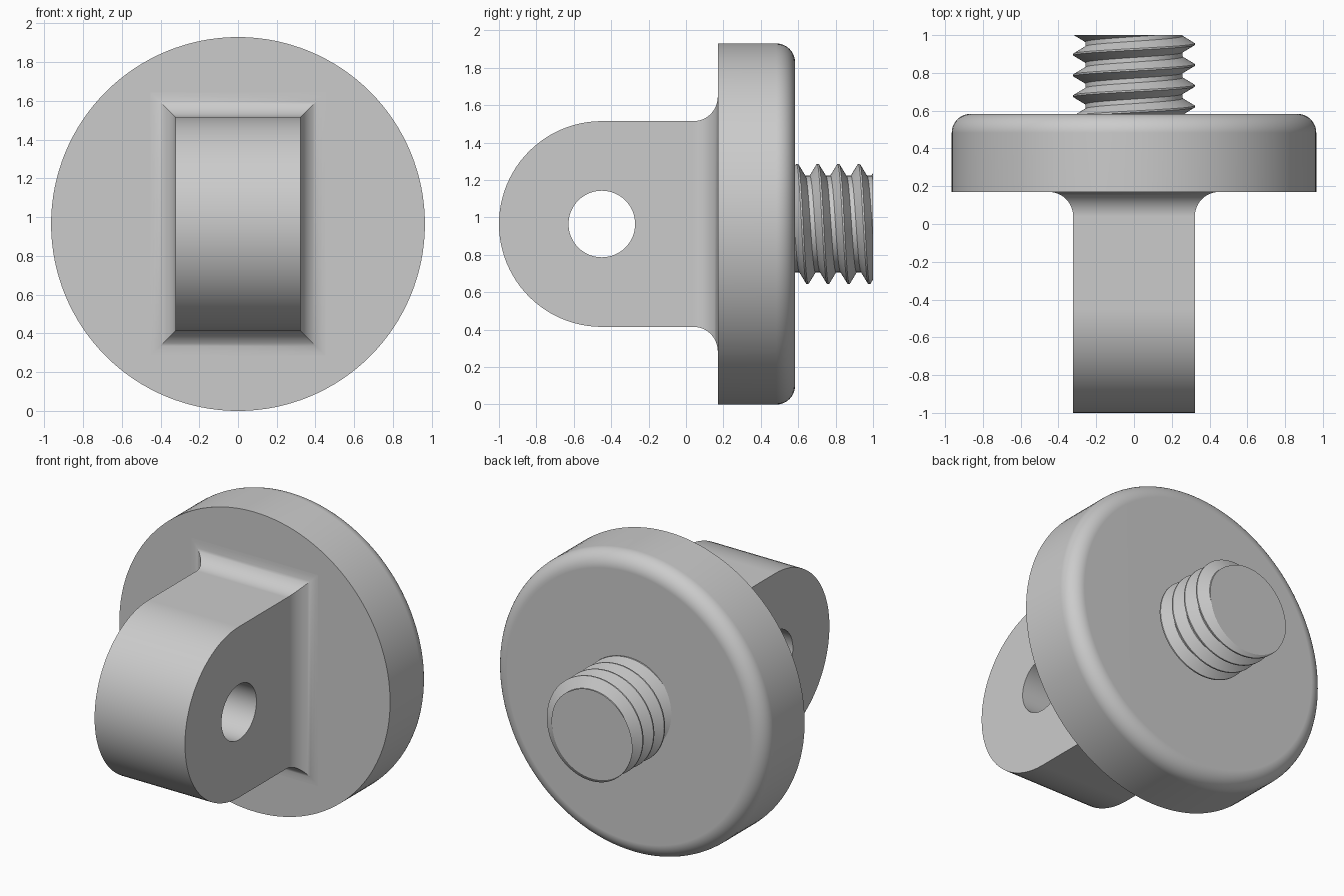
import bpy
import bmesh
from math import sin, cos, pi, radians
from mathutils import Vector

cube = bpy.data.objects.get("Cube")
if cube:
    bpy.data.objects.remove(cube, do_unlink=True)

RADIUS = 0.965                      # disc radius, also the axis height
AXIS = Vector((0, 0, RADIUS))
DISC_FRONT, DISC_BACK, ROUND = 0.17, 0.583, 0.1
HALF_W, HALF_H, EYE_Y, HOLE_R = 0.322, 0.55, -0.45, 0.178
FILLET = 0.13
PITCH, CREST_R, ROOT_R, CREST_Y = 0.11, 0.322, 0.258, 0.622

grey = bpy.data.materials.new("plain grey")
grey.use_nodes = True
grey.diffuse_color = (0.6, 0.6, 0.6, 1)
grey.node_tree.nodes["Principled BSDF"].inputs["Base Color"].default_value = grey.diffuse_color


def finish(name, bm):
    """Turn a bmesh into a smooth-shaded object with sharp corners."""
    bmesh.ops.remove_doubles(bm, verts=bm.verts, dist=1e-5)
    bmesh.ops.recalc_face_normals(bm, faces=bm.faces)
    mesh = bpy.data.meshes.new(name)
    bm.to_mesh(mesh)
    bm.free()
    mesh.materials.append(grey)
    mesh.shade_smooth()
    mesh.set_sharp_from_angle(angle=radians(30))
    obj = bpy.data.objects.new(name, mesh)
    bpy.context.collection.objects.link(obj)
    weighted = obj.modifiers.new("even_normals", 'WEIGHTED_NORMAL')
    weighted.keep_sharp = True
    return obj


def loop(bm, points):
    """Closed ring of vertices and edges."""
    verts = [bm.verts.new(p) for p in points]
    edges = [bm.edges.new((v, verts[i - 1])) for i, v in enumerate(verts)]
    return verts, edges


# Disc: lathed profile with a rounded rear rim
bm = bmesh.new()
rim = [(RADIUS - ROUND + ROUND * cos(a), DISC_BACK - ROUND + ROUND * sin(a))
       for a in (pi / 2 * i / 10 for i in range(11))]
profile = [(0, DISC_FRONT), (RADIUS, DISC_FRONT)] + rim + [(0, DISC_BACK)]
verts = [bm.verts.new(AXIS + Vector((r, y, 0))) for r, y in profile]
edges = [bm.edges.new(pair) for pair in zip(verts, verts[1:])]
bmesh.ops.spin(bm, geom=verts + edges, cent=AXIS, axis=(0, 1, 0),
               angle=2 * pi, steps=128)
finish("disc", bm)

# Lug: rounded plate with a cross hole, flaring into the disc
bm = bmesh.new()
lug_end = DISC_FRONT - FILLET
arc = [pi / 2 + pi * i / 48 for i in range(49)]
outline = [(EYE_Y + HALF_H * cos(a), HALF_H * sin(a)) for a in arc]
outline += [(lug_end, -HALF_H), (lug_end, HALF_H)]
hole = [(EYE_Y + HOLE_R * cos(a), HOLE_R * sin(a))
        for a in (2 * pi * i / 64 for i in range(64))]
boundary = []
for shape in (outline, hole):
    boundary += loop(bm, [AXIS + Vector((-HALF_W, y, z)) for y, z in shape])[1]
bmesh.ops.triangle_fill(bm, edges=boundary, use_beauty=True)
side = bmesh.ops.extrude_face_region(bm, geom=bm.faces[:], use_keep_orig=True)
bmesh.ops.translate(bm, vec=(2 * HALF_W, 0, 0),
                    verts=[g for g in side["geom"] if isinstance(g, bmesh.types.BMVert)])
end_faces = [f for f in bm.faces if all(abs(v.co.y - lug_end) < 1e-4 for v in f.verts)]
bmesh.ops.delete(bm, geom=end_faces, context='FACES_ONLY')

# Mitred fillet rings, ending just inside the disc
steps = [(FILLET * (1 - cos(a)), lug_end + FILLET * sin(a))
         for a in (pi / 2 * i / 12 for i in range(13))]
steps.append((FILLET, DISC_FRONT + 0.03))
previous = None
for grow, y in steps:
    w, h = HALF_W + grow, HALF_H + grow
    ring = loop(bm, [AXIS + Vector((sx * w, y, sz * h))
                     for sx, sz in ((-1, -1), (1, -1), (1, 1), (-1, 1))])[0]
    if previous:
        for i in range(4):
            bm.faces.new((previous[i - 1], previous[i], ring[i], ring[i - 1]))
    previous = ring
bm.faces.new(previous)
finish("lug", bm)

# Threaded stud: a helical band of crest and root strips, trimmed at both ends
bm = bmesh.new()
SEGMENTS, TURNS = 96, 7
strip = ((-0.04, CREST_R), (0.04, CREST_R), (0.39, ROOT_R), (0.61, ROOT_R))
columns = []
for i in range(SEGMENTS + 1):
    t = 2 * pi * i / SEGMENTS
    columns.append([
        bm.verts.new(AXIS + Vector((r * cos(t),
                                    CREST_Y + PITCH * (turn + offset + i / SEGMENTS),
                                    -r * sin(t))))
        for turn in range(-2, TURNS - 2) for offset, r in strip])
for a, b in zip(columns, columns[1:]):
    for j in range(len(a) - 1):
        bm.faces.new((a[j], a[j + 1], b[j + 1], b[j]))
bmesh.ops.remove_doubles(bm, verts=bm.verts, dist=1e-5)
for y, direction in ((1.0, 1), (DISC_BACK - 0.03, -1)):
    cut = bmesh.ops.bisect_plane(
        bm, geom=bm.verts[:] + bm.edges[:] + bm.faces[:], dist=1e-6,
        plane_co=(0, y, 0), plane_no=(0, direction, 0), clear_outer=True)
    rim_edges = [g for g in cut["geom_cut"] if isinstance(g, bmesh.types.BMEdge)]
    bmesh.ops.edgeloop_fill(bm, edges=rim_edges)
finish("threaded_stud", bm)
